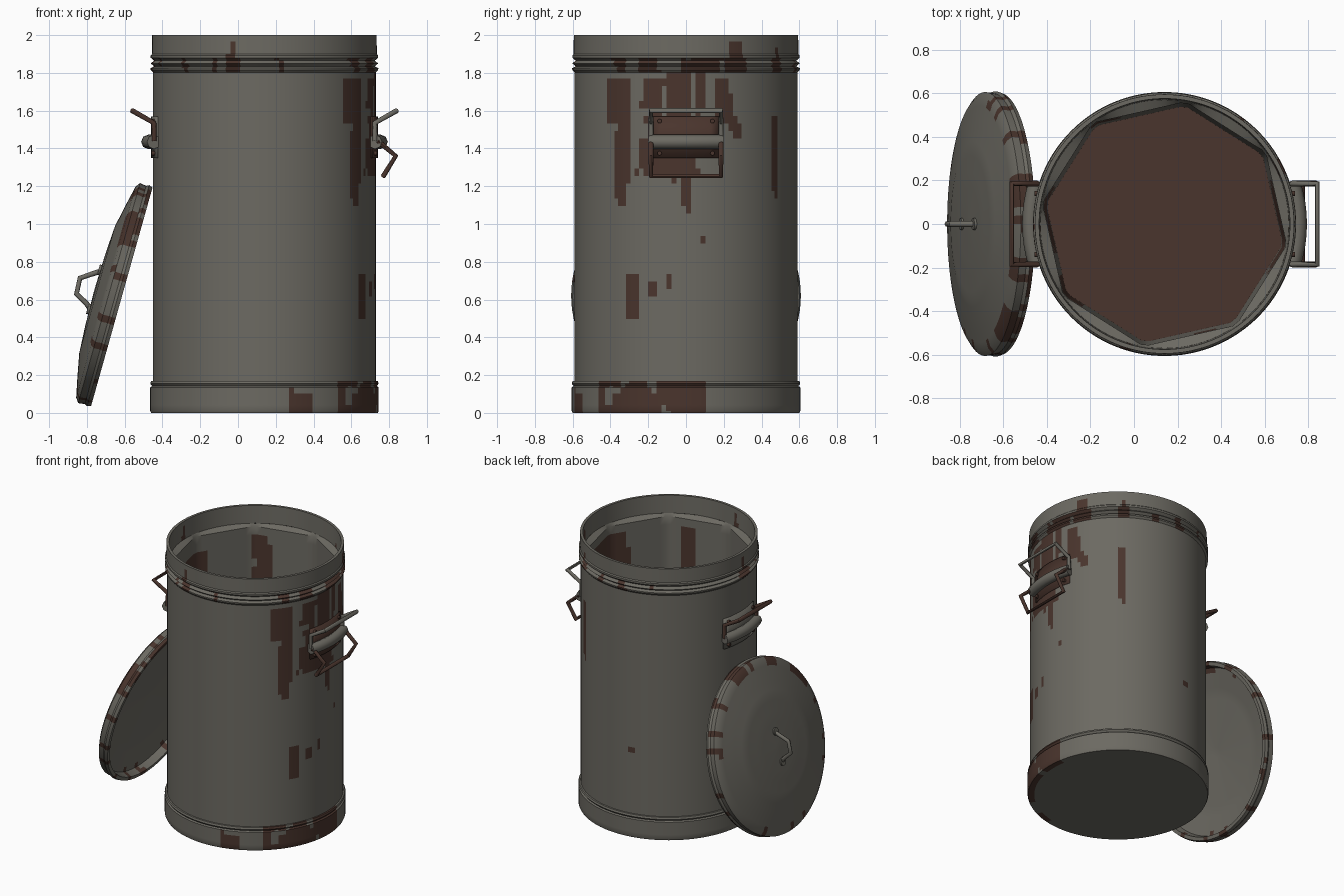
import bpy, bmesh, math
from mathutils import Vector, Matrix, noise

cube = bpy.data.objects.get("Cube")
if cube:
    bpy.data.objects.remove(cube, do_unlink=True)


def material(name, colour):
    m = bpy.data.materials.new(name)
    m.use_nodes = True
    m.diffuse_color = (*colour, 1)
    bsdf = m.node_tree.nodes["Principled BSDF"]
    bsdf.inputs["Base Color"].default_value = (*colour, 1)
    bsdf.inputs["Roughness"].default_value = 0.7
    return m


METAL = material("weathered_metal", (0.15, 0.143, 0.122))
RUST = material("rust", (0.068, 0.035, 0.026))
CAN = Matrix.Translation((0.14, 0, 0))


def finish(obj, angle=35):
    bpy.ops.object.select_all(action="DESELECT")
    obj.select_set(True)
    bpy.context.view_layer.objects.active = obj
    bpy.ops.object.shade_smooth_by_angle(angle=math.radians(angle))


def ragged(a, z, seed=0.0):
    return noise.noise(Vector((a * 0.13, z * 6, seed)))


def patched(patches):
    """Rust rule from (centre angle, half width, low z, high z) patches with ragged edges."""
    def rule(a, r, z):
        n = ragged(a, z)
        for centre, half, low, high in patches:
            d = abs((a - centre + 180) % 360 - 180)
            if d < half * (1 + 0.3 * n) and low + 0.06 * n < z < high:
                return True
        return False
    return rule


def subdivide(profile, step):
    pts = [profile[0]]
    for p, q in zip(profile, profile[1:]):
        k = max(1, math.ceil(math.dist(p, q) / step))
        pts += [(p[0] + (q[0] - p[0]) * i / k, p[1] + (q[1] - p[1]) * i / k)
                for i in range(1, k + 1)]
    return pts


def lathe(name, profile, rusty, matrix=CAN, n=144, step=0.04, facet_below=None):
    """Revolve a profile; below facet_below the section becomes an octagon."""
    bm = bmesh.new()
    rings, pts = [], subdivide(profile, step)
    for r, z in pts:
        ring = []
        for i in range(n):
            a = math.tau * i / n
            k = 1
            if facet_below and z < facet_below:
                side = math.tau / 8
                k = math.cos(side / 2) / math.cos((a + 0.17) % side - side / 2)
            ring.append(bm.verts.new((r * k * math.cos(a), r * k * math.sin(a), z)))
        rings.append(ring)
    for (p, q), (lo, hi) in zip(zip(pts, pts[1:]), zip(rings, rings[1:])):
        for i in range(n):
            j = (i + 1) % n
            f = bm.faces.new((lo[i], lo[j], hi[j], hi[i]))
            f.material_index = int(rusty(360 * (i + 0.5) / n, (p[0] + q[0]) / 2,
                                         (p[1] + q[1]) / 2))
    bmesh.ops.remove_doubles(bm, verts=bm.verts, dist=1e-5)
    mesh = bpy.data.meshes.new(name)
    bm.to_mesh(mesh)
    bm.free()
    mesh.materials.append(METAL)
    mesh.materials.append(RUST)
    obj = bpy.data.objects.new(name, mesh)
    bpy.context.collection.objects.link(obj)
    obj.matrix_world = matrix
    finish(obj)
    return obj


def tube(name, points, radius, mat, matrix=None):
    curve = bpy.data.curves.new(name, "CURVE")
    curve.dimensions = "3D"
    curve.bevel_depth = radius
    curve.bevel_resolution = 2
    curve.use_fill_caps = True
    spline = curve.splines.new("POLY")
    spline.points.add(len(points) - 1)
    for sp, p in zip(spline.points, points):
        sp.co = (*p, 1)
    curve.materials.append(mat)
    obj = bpy.data.objects.new(name, curve)
    bpy.context.collection.objects.link(obj)
    obj.matrix_world = matrix or Matrix()
    bpy.ops.object.select_all(action="DESELECT")
    obj.select_set(True)
    bpy.context.view_layer.objects.active = obj
    bpy.ops.object.convert(target="MESH")
    finish(bpy.context.object, 50)


# Can wall: streaks run down below the rim on the +x side
lathe("can_body", [(0.59, 0.14), (0.59, 1.81)], patched([
    (-38, 8, 1.55, 1.77), (-35, 4, 1.1, 1.77), (-18, 6, 1.6, 1.77), (-4, 6, 1.55, 1.81),
    (8, 2, 1.6, 1.8), (19, 5, 1.5, 1.77), (-8, 13, 1.22, 1.56), (0, 3, 1.08, 1.3),
    (-22, 4, 1.25, 1.45), (53, 2, 1.15, 1.56), (27, 2, 1.45, 1.58), (-28, 4, 0.5, 0.74),
    (-18, 2, 0.62, 0.7), (-9, 2, 0.66, 0.72), (9, 2, 0.9, 0.94), (100, 2, 0.6, 0.66)]))

# Base band with rolled bead, closed underneath
def base_rust(a, r, z):
    d = (a + 180) % 360 - 180
    n = ragged(a, z, 3)
    return r > 0.57 and ((-50 < d < 9 and n > -0.22) or (-78 < d < -66 and z < 0.11 + 0.1 * n))

lathe("base_band", [(0, 0), (0.6, 0), (0.605, 0.01), (0.605, 0.135), (0.595, 0.142),
                    (0.605, 0.155), (0.6, 0.168), (0.588, 0.17)], base_rust)

# Rim with two rolled beads
def rim_rust(a, r, z):
    d = abs((a + 180) % 360 - 180)
    n = ragged(a, z * 0.4, 7)
    if 1.8 < z < 1.88:
        return n > (-0.1 if d < 42 else 0.22)
    return z < 1.97 and n > 0.42

lathe("rim", [(0.588, 1.8), (0.602, 1.815), (0.603, 1.825), (0.584, 1.835), (0.602, 1.85),
              (0.584, 1.865), (0.602, 1.88), (0.602, 1.893), (0.595, 1.9), (0.594, 2.0),
              (0.575, 2.0), (0.57, 1.87)], rim_rust)

# Faceted inside wall and rusty floor
inner_streaks = patched([(-2, 23, 0.4, 1.8), (178, 16, 0.3, 1.75), (215, 9, 0.1, 1.7),
                         (120, 6, 1.0, 1.8), (290, 6, 1.2, 1.8)])
lathe("inner_wall", [(0.57, 1.87), (0.568, 1.85), (0.55, 0.08), (0, 0.08)],
      lambda a, r, z: z < 0.09 or inner_streaks(a, r, z), n=96, step=0.06, facet_below=1.86)

# Lid leaning against the can, its local x axis pointing up the slope
LID = Matrix.Translation((-0.615, 0, 0.615)) @ Matrix.Rotation(math.radians(-74.3), 4, "Y")

def lid_rust(a, r, z):
    n = ragged(a, z, 11)
    d = abs((a + 42 + 180) % 360 - 180)
    if r > 0.53:
        return n > (-0.1 if d < 22 else 0.2)
    return False

lathe("lid", [(0, 0.11), (0.4, 0.085), (0.565, 0.055), (0.575, 0), (0.6, 0), (0.608, 0.02),
              (0.6, 0.035), (0.605, 0.07), (0.58, 0.088), (0.47, 0.112), (0.35, 0.136),
              (0.2, 0.145), (0, 0.15)], lid_rust, LID, n=96)
tube("lid_handle", [(0.11, 0, 0.12), (0.09, 0, 0.16), (0.035, 0, 0.24), (-0.05, 0, 0.235),
                    (-0.085, 0, 0.17), (-0.12, 0, 0.13)], 0.014, METAL, LID)
for end in (0.105, -0.11):
    tube("lid_handle_foot", [(end, 0, 0.13), (end, 0, 0.158)], 0.028, METAL, LID)


def bail(name, profile, half, mat, matrix):
    """Wire loop: a path of (x, z) on both sides joined across the outer end."""
    left = [(x, -half, z) for x, z in profile]
    right = [(x, half, z) for x, z in reversed(profile)]
    tube(name, left + right, 0.014, mat, matrix)


def mount_plate(name, matrix, low, high):
    # Curved bracket plate hugging the can wall
    bm = bmesh.new()
    grid = []
    for i in range(9):
        a = math.radians(-17 + 34 * i / 8)
        grid.append([bm.verts.new((0.6 * math.cos(a), 0.6 * math.sin(a), z))
                     for z in (low, high)])
    for p, q in zip(grid, grid[1:]):
        bm.faces.new((p[0], q[0], q[1], p[1]))
    mesh = bpy.data.meshes.new(name)
    bm.to_mesh(mesh)
    bm.free()
    mesh.materials.append(METAL if matrix is not CAN else RUST)
    obj = bpy.data.objects.new(name, mesh)
    bpy.context.collection.objects.link(obj)
    obj.matrix_world = matrix
    obj.modifiers.new("thickness", "SOLIDIFY").thickness = 0.025
    finish(obj)


# Side handles: plate, rolled hinge sleeve, rivets and swinging loops
for side, matrix in (("left", CAN), ("right", CAN @ Matrix.Rotation(math.pi, 4, "Z"))):
    main = METAL if side == "left" else RUST
    mount_plate(side + "_plate", matrix, 1.35, 1.57)
    arc = [math.radians(-18 + 4.5 * i) for i in range(9)]
    tube(side + "_hinge_sleeve", [(0.615 * math.cos(a), 0.615 * math.sin(a), 1.435)
                                  for a in arc], 0.038, METAL, matrix)
    bail(side + "_upper_loop", [(0.585, 1.44), (0.585, 1.535), (0.70, 1.60)], 0.185,
         main, matrix)
    for y in (-0.14, 0.14):
        for z in (1.375, 1.545):
            tube(side + "_rivet", [(0.57, y, z), (0.597, y, z)], 0.012, RUST, matrix)
bail("left_lower_loop", [(0.6, 1.44), (0.695, 1.36), (0.63, 1.255)], 0.185, RUST, CAN)
